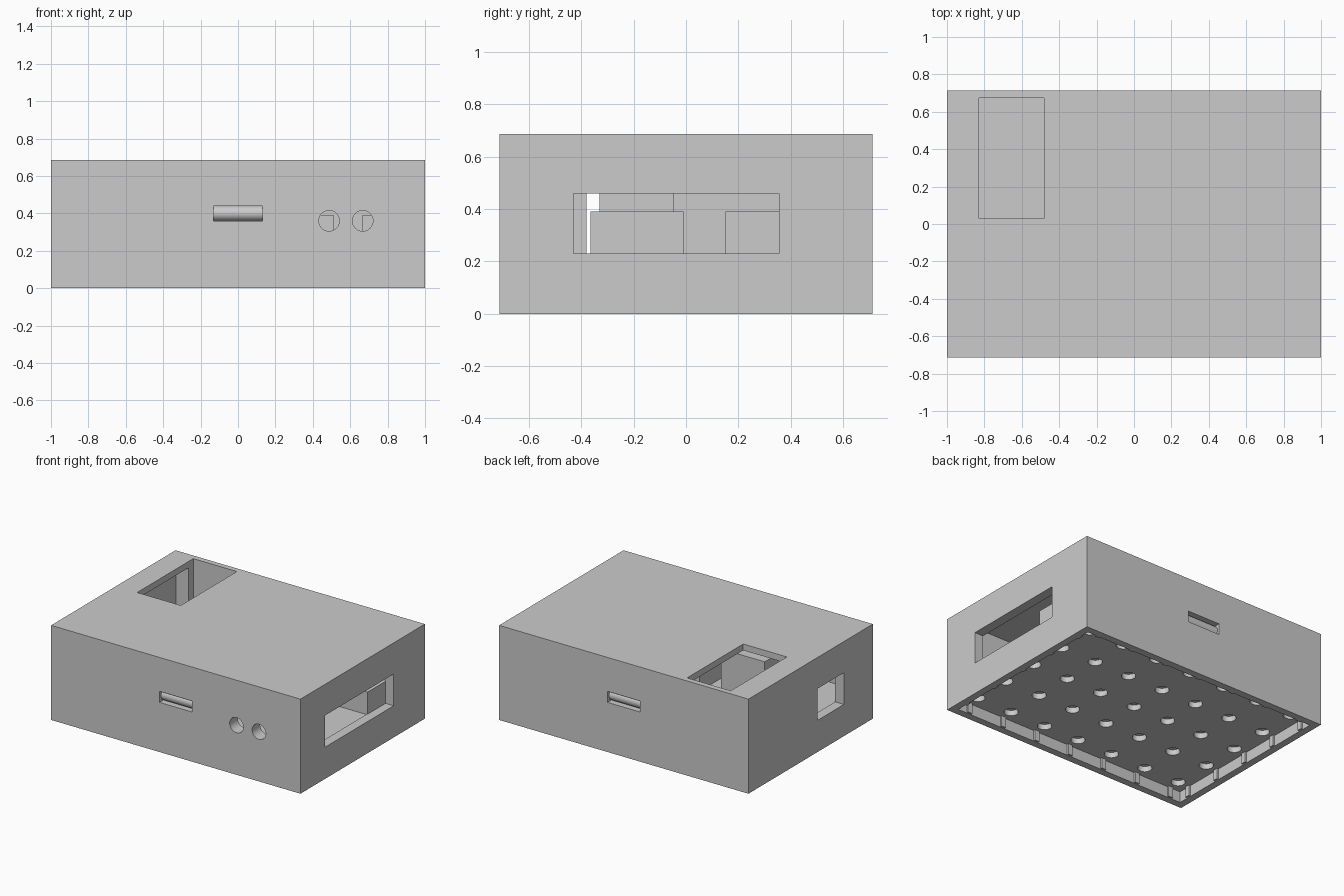
import bpy, bmesh
from math import radians
from mathutils import Matrix, Vector

if "Cube" in bpy.data.objects:
    bpy.data.objects.remove(bpy.data.objects["Cube"], do_unlink=True)

PITCH = 2 / 7
HX, HY, HEIGHT = 1.0, 0.7125, 0.686
WALL, RECESS = 0.052, 0.08

grey = bpy.data.materials.new("light_grey")
grey.use_nodes = True
colour = (0.6, 0.6, 0.6, 1)
grey.diffuse_color = colour
grey.node_tree.nodes["Principled BSDF"].inputs["Base Color"].default_value = colour


def box(bm, x0, x1, y0, y1, z0, z1):
    size = Vector((x1 - x0, y1 - y0, z1 - z0))
    mid = Vector((x0 + x1, y0 + y1, z0 + z1)) / 2
    bmesh.ops.create_cube(bm, size=1, matrix=Matrix.Translation(mid) @ Matrix.Diagonal((*size, 1)))


def rod(bm, centre, radius, length, axis="Z", sides=32):
    turn = {"X": Matrix.Rotation(radians(90), 4, "Y"),
            "Y": Matrix.Rotation(radians(90), 4, "X"),
            "Z": Matrix.Identity(4)}[axis]
    bmesh.ops.create_cone(bm, cap_ends=True, segments=sides, radius1=radius, radius2=radius,
                          depth=length, matrix=Matrix.Translation(centre) @ turn)


def finish(bm, name, smooth=False):
    mesh = bpy.data.meshes.new(name)
    bm.to_mesh(mesh)
    bm.free()
    obj = bpy.data.objects.new(name, mesh)
    mesh.materials.append(grey)
    bpy.context.collection.objects.link(obj)
    if smooth:
        shade(obj)
    return obj


def select(obj):
    bpy.ops.object.select_all(action="DESELECT")
    obj.select_set(True)
    bpy.context.view_layer.objects.active = obj


def shade(obj):
    select(obj)
    bpy.ops.object.shade_smooth_by_angle(angle=radians(30))


def cut(target, bm):
    cutter = finish(bm, "cutter")
    cutter.hide_render = True
    select(target)
    mod = target.modifiers.new("cut", "BOOLEAN")
    mod.operation, mod.solver, mod.object = "DIFFERENCE", "EXACT", cutter
    bpy.ops.object.modifier_apply(modifier=mod.name)
    bpy.data.objects.remove(cutter, do_unlink=True)


# Outer shell
bm = bmesh.new()
box(bm, -HX, HX, -HY, HY, 0, HEIGHT)
case = finish(bm, "case")

# Inner compartment and the recess underneath
bm = bmesh.new()
box(bm, -0.93, 0.93, -0.62, 0.62, 0.225, 0.64)
box(bm, -HX + WALL, HX - WALL, -HY + WALL, HY - WALL, -0.1, RECESS)
cut(case, bm)

# Side windows, round ports and finger slots
bm = bmesh.new()
box(bm, 0.85, 1.1, -0.43, 0.355, 0.23, 0.46)
box(bm, -1.1, -0.85, -0.38, -0.08, 0.23, 0.46)
for x in (0.487, 0.667):
    rod(bm, (x, -0.65, 0.36), 0.055, 0.3, "Y")
for side in (-1, 1):
    box(bm, -0.13, 0.13, side * 0.67 - 0.08, side * 0.67 + 0.08, 0.36, 0.44)
cut(case, bm)

# Opening in the lid, notched into the back wall
bm = bmesh.new()
box(bm, -0.83, -0.48, 0.03, 0.673, 0.23, 0.8)
cut(case, bm)

# Dimples in the underside
columns = [(i - 3) * PITCH for i in range(7)]
rows = [(j - 2) * PITCH for j in range(5)]
bm = bmesh.new()
for x in columns:
    for y in rows:
        rod(bm, (x, y, RECESS + 0.01), 0.047, 0.06, sides=24)
cut(case, bm)
shade(case)

# Grip ribs along the recess walls
bm = bmesh.new()
rib, out, sink = 0.018, 0.014, 0.005
for side in (-1, 1):
    for x in columns:
        a, b = sorted((side * (HY - WALL + sink), side * (HY - WALL - out)))
        box(bm, x - rib, x + rib, a, b, 0.003, RECESS + sink)
    for y in rows:
        a, b = sorted((side * (HX - WALL + sink), side * (HX - WALL - out)))
        box(bm, a, b, y - rib, y + rib, 0.003, RECESS + sink)
finish(bm, "grip_ribs")

# Rounded bars inside the finger slots
for name, side in (("front_slot_bar", -1), ("back_slot_bar", 1)):
    bm = bmesh.new()
    rod(bm, (0, side * 0.655, 0.4), 0.041, 0.27, "X")
    finish(bm, name, smooth=True)

# Support blocks standing on the inner floor
blocks = {
    "middle_block": (-0.1, 0.51, -0.365, -0.01, 0.39),
    "right_block": (0.665, 0.935, 0.15, 0.625, 0.39),
    "tall_block": (-0.6, -0.25, -0.33, -0.045, 0.56),
}
for name, (x0, x1, y0, y1, top) in blocks.items():
    bm = bmesh.new()
    box(bm, x0, x1, y0, y1, 0.22, top)
    finish(bm, name)
